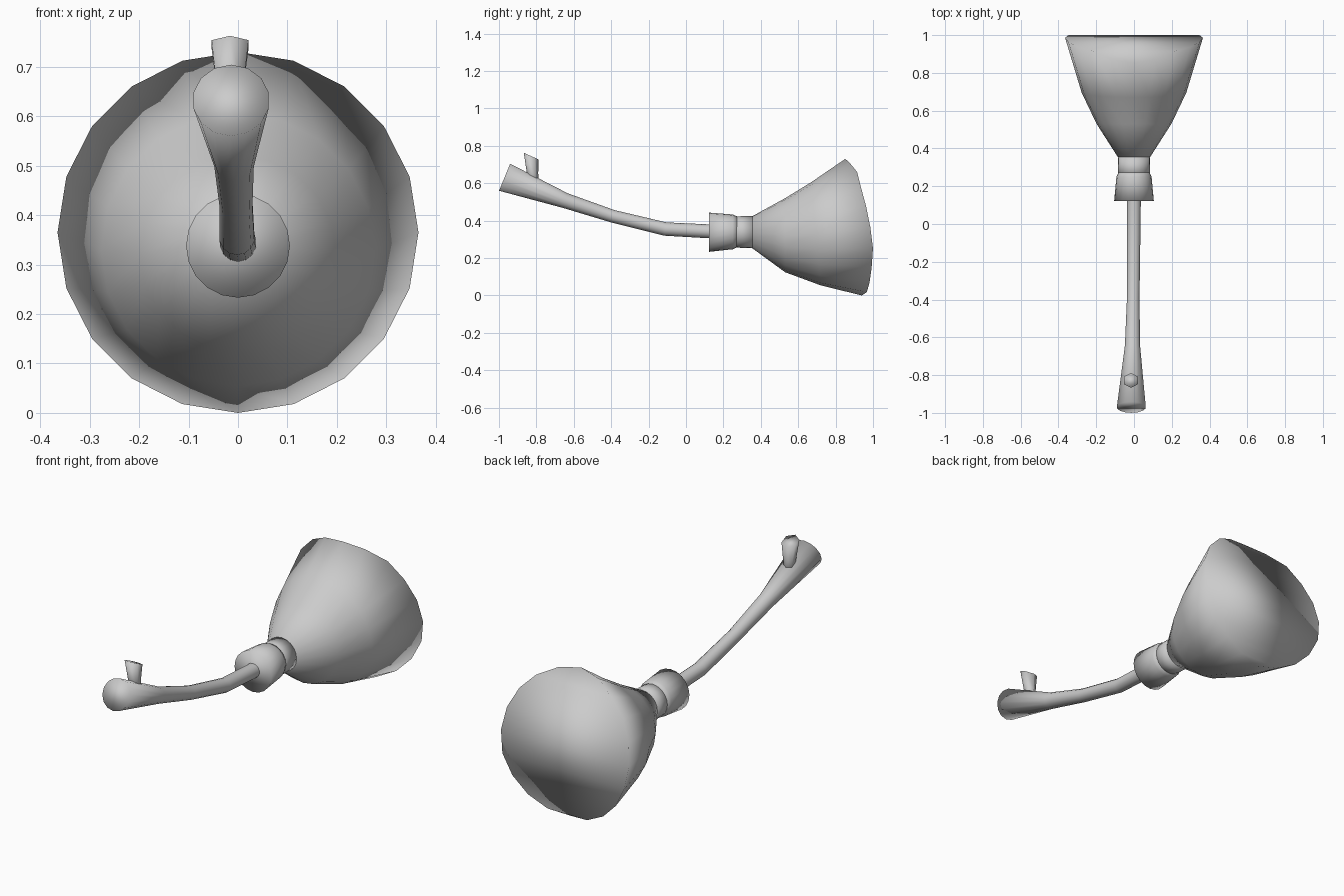
import bpy, bmesh, math
from mathutils import Vector

if "Cube" in bpy.data.objects:
    bpy.data.objects.remove(bpy.data.objects["Cube"])

metal = bpy.data.materials.new("grey")
metal.diffuse_color = (0.6, 0.6, 0.6, 1)
metal.use_nodes = True
metal.node_tree.nodes["Principled BSDF"].inputs["Base Color"].default_value = metal.diffuse_color


def finish(bm, name):
    bmesh.ops.recalc_face_normals(bm, faces=bm.faces)
    mesh = bpy.data.meshes.new(name)
    bm.to_mesh(mesh)
    bm.free()
    for p in mesh.polygons:
        p.use_smooth = True
    mesh.materials.append(metal)
    obj = bpy.data.objects.new(name, mesh)
    bpy.context.collection.objects.link(obj)


def ring(bm, center, axis, radius, n):
    """Circle of vertices around an axis lying in the y-z plane, first one lowest."""
    axis = Vector(axis).normalized()
    side = Vector((1, 0, 0))
    up = side.cross(axis)
    return [bm.verts.new(Vector(center) + radius * (side * math.sin(a) - up * math.cos(a)))
            for a in (2 * math.pi * i / n for i in range(n))]


def bridge(bm, a, b):
    n = len(a)
    for i in range(n):
        bm.faces.new((a[i], a[(i + 1) % n], b[(i + 1) % n], b[i]))


def tube(name, sections, n):
    """Closed loft through (center, axis, radius) sections."""
    bm = bmesh.new()
    rings = [ring(bm, c, ax, r, n) for c, ax, r in sections]
    for a, b in zip(rings, rings[1:]):
        bridge(bm, a, b)
    bm.faces.new(rings[0])
    bm.faces.new(rings[-1])
    finish(bm, name)


# Bell with a wavy rim closed by a bowed end face
RIM = [(0, .94), (.02, .97), (.085, .985), (.17, .995), (.25, 1.0), (.37, .985),
       (.48, .962), (.58, .935), (.66, .915), (.71, .875), (.731, .85)]


def rim_y(z):
    for (z0, y0), (z1, y1) in zip(RIM, RIM[1:]):
        if z <= z1:
            return y0 + (y1 - y0) * max(0, z - z0) / (z1 - z0)
    return RIM[-1][1]


N = 20
bm = bmesh.new()
Y = (0, 1, 0)
rings = [ring(bm, (0, .355, .338), Y, .086, N),
         ring(bm, (0, .53, .322), Y, .198, N),
         ring(bm, (0, .695, .33), (0, 1, .09), .277, N),
         ring(bm, (0, .95, .365), Y, .365, N)]
for v in rings[-1]:
    v.co.y = rim_y(v.co.z)
for a, b in zip(rings, rings[1:]):
    bridge(bm, a, b)
rim = rings[-1]
bm.faces.new((rim[0], rim[1], rim[-1]))
for i in range(1, N // 2 - 1):
    bm.faces.new((rim[i], rim[i + 1], rim[N - i - 1], rim[N - i]))
bm.faces.new((rim[N // 2 - 1], rim[N // 2], rim[N // 2 + 1]))
bm.faces.new(rings[0])
finish(bm, "bell")

# Neck and collar behind the bell
tube("neck", [((0, .24, .34), Y, .083), ((0, .36, .338), Y, .086)], N)
tube("collar", [((0, .122, .338), Y, .105), ((0, .25, .34), Y, .093),
                ((0, .275, .34), Y, .082)], N)

# Curved handle that widens to its closed end
tube("handle", [((0, .16, .343), (0, 1, 0), .037),
                ((0, .12, .343), (0, 1, -.05), .037),
                ((-.002, -.11, .355), (0, 1, -.16), .036),
                ((-.004, -.39, .423), (0, 1, -.28), .034),
                ((-.008, -.645, .507), (0, 1, -.33), .041),
                ((-.014, -.97, .632), (0, 1, -.41), .078)], 14)

# Small hexagonal stub on top of the handle
tube("stub", [((-.016, -.812, .58), (0, -.1, 1), .026),
              ((-.016, -.82, .65), (0, -.1, 1), .03),
              ((-.016, -.828, .745), (0, .45, 1), .043)], 6)
